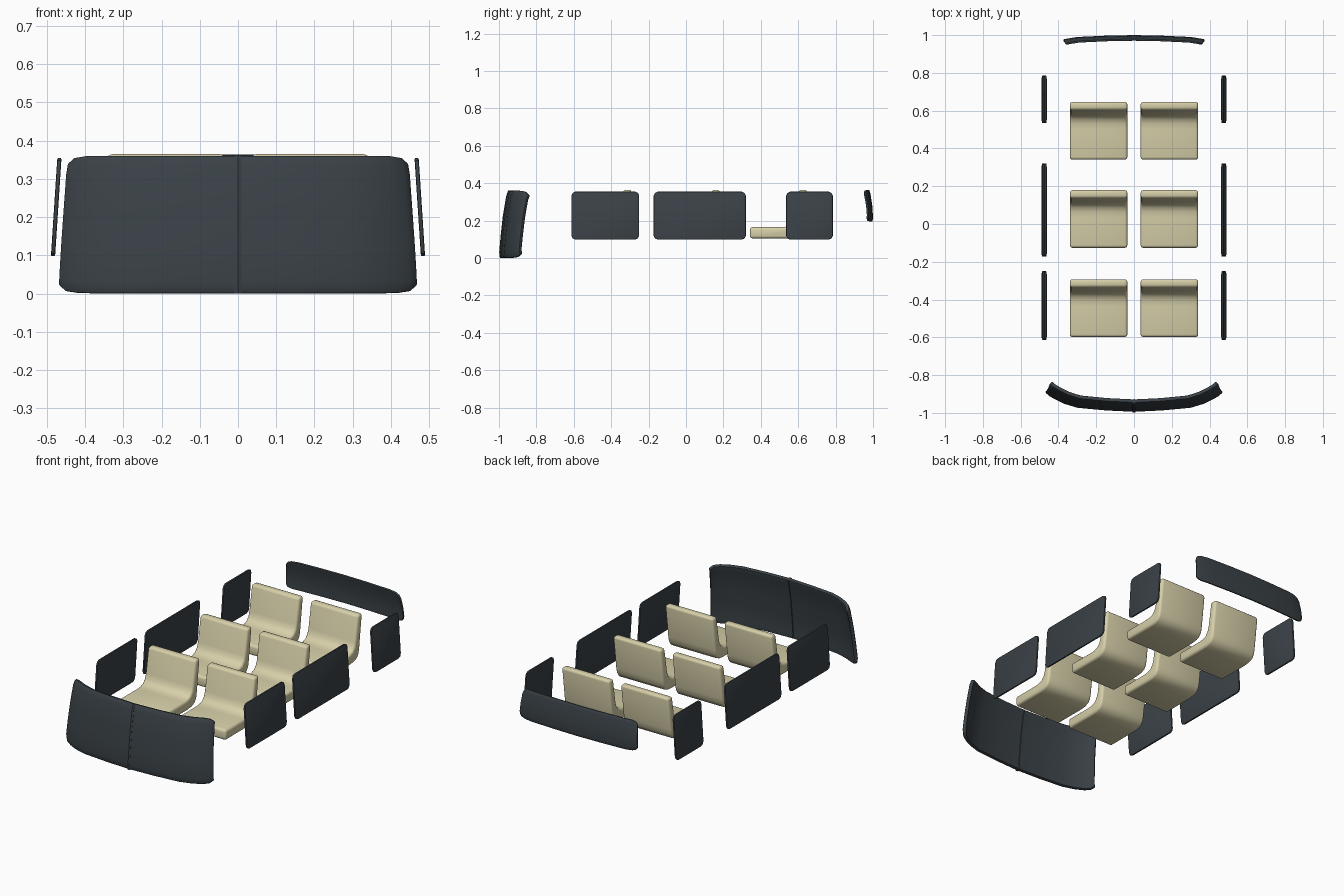
import bpy, bmesh, math

if "Cube" in bpy.data.objects:
    bpy.data.objects.remove(bpy.data.objects["Cube"])


def material(name, rgb):
    m = bpy.data.materials.new(name)
    m.diffuse_color = (*rgb, 1)
    m.use_nodes = True
    m.node_tree.nodes["Principled BSDF"].inputs["Base Color"].default_value = m.diffuse_color
    return m


GLASS = material("dark glass", (0.042, 0.053, 0.062))
FABRIC = material("beige fabric", (0.68, 0.63, 0.40))


def finish(name, verts, faces, mat, thick=0, bevel=0, segments=2, angle=40):
    me = bpy.data.meshes.new(name)
    me.from_pydata(verts, [], faces)
    if not thick:
        bm = bmesh.new()
        bm.from_mesh(me)
        bmesh.ops.recalc_face_normals(bm, faces=bm.faces)
        bm.to_mesh(me)
        bm.free()
    me.materials.append(mat)
    ob = bpy.data.objects.new(name, me)
    bpy.context.collection.objects.link(ob)
    if thick:
        s = ob.modifiers.new("thickness", 'SOLIDIFY')
        s.thickness, s.offset = thick, -1
    if bevel:
        b = ob.modifiers.new("bevel", 'BEVEL')
        b.width, b.segments = bevel, segments
        b.limit_method, b.angle_limit = 'ANGLE', math.radians(angle)
    bpy.ops.object.select_all(action='DESELECT')
    ob.select_set(True)
    bpy.context.view_layer.objects.active = ob
    bpy.ops.object.convert(target='MESH')
    bpy.ops.object.shade_smooth_by_angle(angle=math.radians(35))
    return ob


def prism(name, profile, xfun, mat, **kw):
    """Extrude a (y, z) profile between two x values given per point."""
    n = len(profile)
    verts = [(xfun(z)[k], y, z) for k in (0, 1) for y, z in profile]
    faces = [tuple(range(n)), tuple(range(2 * n - 1, n - 1, -1))]
    faces += [(i, i + n, (i + 1) % n + n, (i + 1) % n) for i in range(n)]
    return finish(name, verts, faces, mat, **kw)


def curved_pane(name, half, rows, thick, front, bevel):
    """half: (x, y offset, corner inset) from the middle out; rows: (z, y, x scale)."""
    cols = [(-x, o, c) for x, o, c in reversed(half) if x > 0] + half
    z0, z1 = rows[0][0], rows[-1][0]
    mid, h = (z0 + z1) / 2, z1 - z0
    verts = []
    for z, y, s in rows:
        for x, o, c in cols:
            verts.append((x * s, y + (o if front else -o), mid + (z - mid) * (h - 2 * c) / h))
    n = len(cols)
    faces = []
    for j in range(len(rows) - 1):
        for i in range(n - 1):
            f = (j * n + i, j * n + i + 1, (j + 1) * n + i + 1, (j + 1) * n + i)
            faces.append(f if front else f[::-1])
    return finish(name, verts, faces, GLASS, thick=thick, bevel=bevel)


# Wrap-around windscreen, with its centre bar
screen_rows = [(0.0, -0.990, 1.0), (0.03, -0.994, 0.998), (0.12, -0.986, 0.988),
               (0.22, -0.975, 0.975), (0.33, -0.957, 0.96), (0.362, -0.946, 0.95)]
curved_pane("windscreen",
            [(0, 0, 0), (0.15, 0.007, 0), (0.30, 0.021, 0), (0.37, 0.042, 0),
             (0.42, 0.066, 0.001), (0.452, 0.085, 0.006), (0.47, 0.102, 0.022)],
            screen_rows, 0.02, True, 0.005)
curved_pane("windscreen_bar", [(0, -0.005, 0), (0.009, -0.002, 0)],
            screen_rows, 0.026, True, 0)

# Curved rear window
curved_pane("rear_window",
            [(0, 0, 0), (0.15, 0.003, 0), (0.30, 0.010, 0), (0.345, 0.017, 0.002),
             (0.365, 0.021, 0.009), (0.375, 0.023, 0.022)],
            [(0.195, 0.997, 1.0), (0.215, 1.0, 1.0), (0.28, 0.996, 0.99),
             (0.345, 0.986, 0.98), (0.365, 0.980, 0.97)], 0.011, False, 0.003)

# Side windows, leaning in towards the top
for side, label in ((1, "right"), (-1, "left")):
    for k, (a, b) in enumerate(((-0.613, -0.25), (-0.173, 0.32), (0.535, 0.785))):
        z0, z1 = 0.098, 0.355
        c, d = 0.022, 0.007
        outline = [(a + c, z0), (b - c, z0), (b - d, z0 + d), (b, z0 + c),
                   (b, z1 - c), (b - d, z1 - d), (b - c, z1), (a + c, z1),
                   (a + d, z1 - d), (a, z1 - c), (a, z0 + c), (a + d, z0 + d)]

        def lean(z, s=side):
            x = 0.489 - (z - 0.1) * 0.065
            return s * (x - 0.011), s * x
        prism(f"side_window_{label}_{k + 1}", outline, lean, GLASS,
              bevel=0.004, segments=2, angle=50)

# Seats: one L-shaped profile, cushion in front and backrest behind
seat = [(0, 0.105), (0.20, 0.105), (0.235, 0.109), (0.262, 0.122), (0.277, 0.145),
        (0.283, 0.175), (0.307, 0.365), (0.264, 0.365), (0.240, 0.222),
        (0.231, 0.195), (0.215, 0.176), (0.19, 0.167), (0.16, 0.165), (0, 0.165)]
for row, y0 in enumerate((-0.598, -0.126, 0.341)):
    for side, label in ((1, "right"), (-1, "left")):
        prism(f"seat_{label}_{row + 1}", [(y + y0, z) for y, z in seat],
              lambda z, s=side: (s * 0.035, s * 0.34), FABRIC,
              bevel=0.014, segments=3, angle=50)
